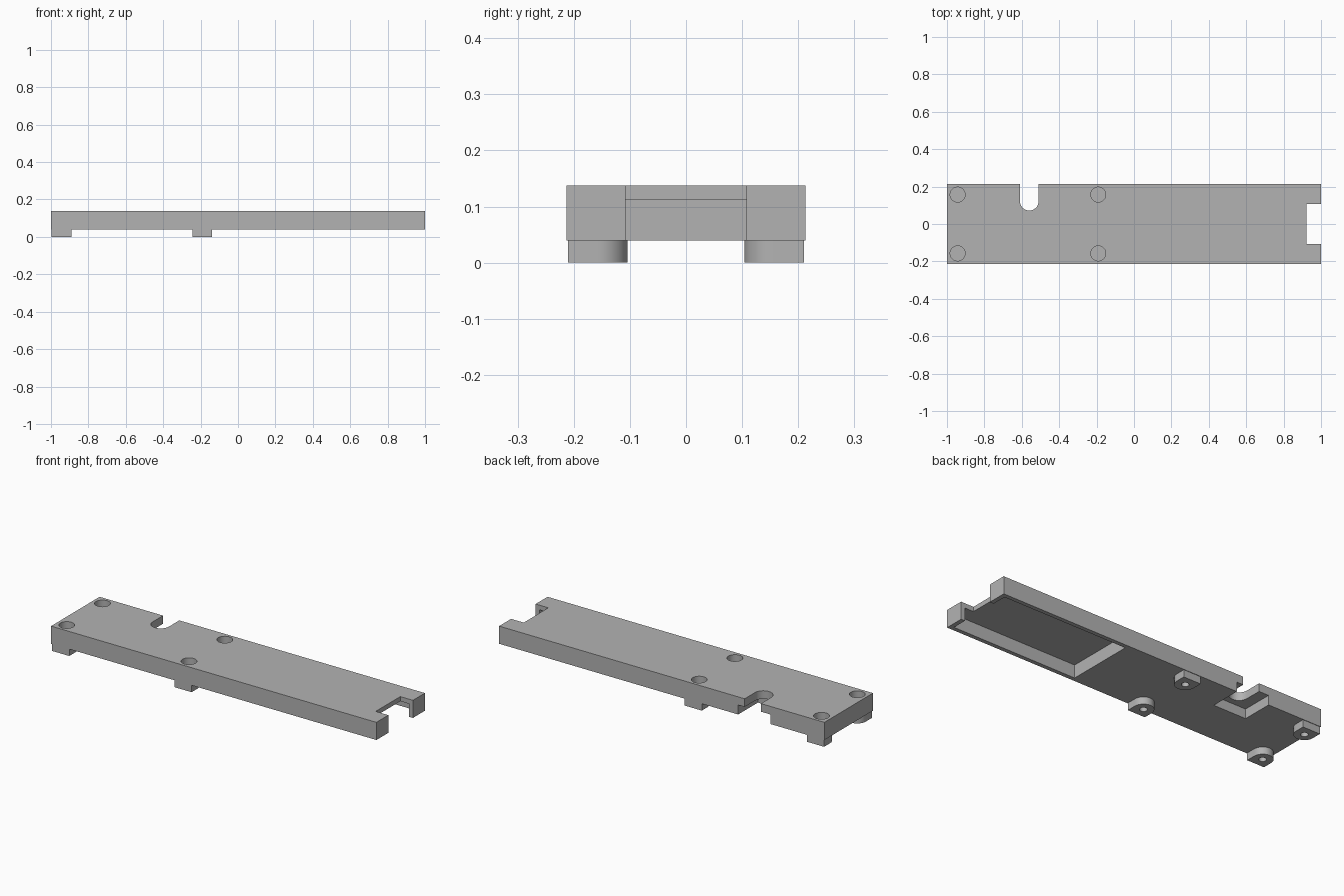
import bpy, bmesh
from math import cos, sin, pi

cube = bpy.data.objects.get("Cube")
if cube:
    bpy.data.objects.remove(cube, do_unlink=True)

grey = bpy.data.materials.new("plain grey")
grey.use_nodes = True
colour = (0.45, 0.45, 0.45, 1)
grey.diffuse_color = colour
grey.node_tree.nodes["Principled BSDF"].inputs["Base Color"].default_value = colour


def prism(name, outline, z0, z1):
    """Extrude a flat outline from z0 to z1."""
    bm = bmesh.new()
    base = bm.faces.new([bm.verts.new((x, y, z0)) for x, y in outline])
    top = bmesh.ops.extrude_face_region(bm, geom=[base])["geom"]
    moved = [v for v in top if isinstance(v, bmesh.types.BMVert)]
    bmesh.ops.translate(bm, verts=moved, vec=(0, 0, z1 - z0))
    bmesh.ops.recalc_face_normals(bm, faces=bm.faces)
    mesh = bpy.data.meshes.new(name)
    bm.to_mesh(mesh)
    bm.free()
    mesh.materials.append(grey)
    obj = bpy.data.objects.new(name, mesh)
    bpy.context.collection.objects.link(obj)
    return obj


def rect(x0, x1, y0, y1):
    return [(x0, y0), (x1, y0), (x1, y1), (x0, y1)]


def arc(x, y, r, start, end, n):
    steps = [start + (end - start) * i / n for i in range(n + 1)]
    return [(x + r * cos(a), y + r * sin(a)) for a in steps]


def circle(x, y, r):
    return arc(x, y, r, 0, 2 * pi, 48)[:-1]


def cut(obj, outline, z0, z1):
    """Subtract an extruded outline, then discard the cutter."""
    cutter = prism("cutter", outline, z0, z1)
    cutter.hide_render = True
    mod = obj.modifiers.new("cut", "BOOLEAN")
    mod.operation = "DIFFERENCE"
    mod.solver = "EXACT"
    mod.object = cutter
    bpy.context.view_layer.objects.active = obj
    bpy.ops.object.modifier_apply(modifier=mod.name)
    bpy.data.objects.remove(cutter, do_unlink=True)


BASE, TOP, HALF = 0.04, 0.138, 0.213
FOOT_R = 0.053

# Long cover plate
plate = prism("cover_plate", rect(-1, 1, -HALF, HALF), BASE, TOP)

# Large pocket under one end, and the notch through that end
cut(plate, rect(0.215, 0.976, -0.19, 0.19), -0.1, 0.112)
cut(plate, rect(0.922, 1.1, -0.108, 0.108), -0.1, 0.3)

# Small pocket open to the back, with a round-ended slot above it
cut(plate, rect(-0.67, -0.47, 0.04, 0.3), -0.1, 0.093)
slot = arc(-0.56, 0.122, 0.05, pi, 2 * pi, 24) + [(-0.51, 0.3), (-0.61, 0.3)]
cut(plate, slot, -0.1, 0.3)

# Feet with screw holes, and head recesses above them
parts = [plate]
for x, place in ((-0.943, "end"), (-0.191, "middle")):
    for side, label in ((-1, "front"), (1, "back")):
        y = side * 0.157
        outline = arc(x, y, FOOT_R, 0, -side * pi, 24)
        outline += [(x - FOOT_R, y + side * FOOT_R), (x + FOOT_R, y + side * FOOT_R)]
        foot = prism(f"{label}_{place}_foot", outline, 0, BASE)
        cut(plate, circle(x, y, 0.04), 0.075, 0.3)
        for part in (foot, plate):
            cut(part, circle(x, y, 0.019), -0.1, 0.065)
        parts.append(foot)

# Smooth the round walls, keep the edges crisp
bpy.ops.object.select_all(action="DESELECT")
for part in parts:
    part.select_set(True)
bpy.context.view_layer.objects.active = plate
bpy.ops.object.shade_smooth_by_angle(angle=pi / 6)
